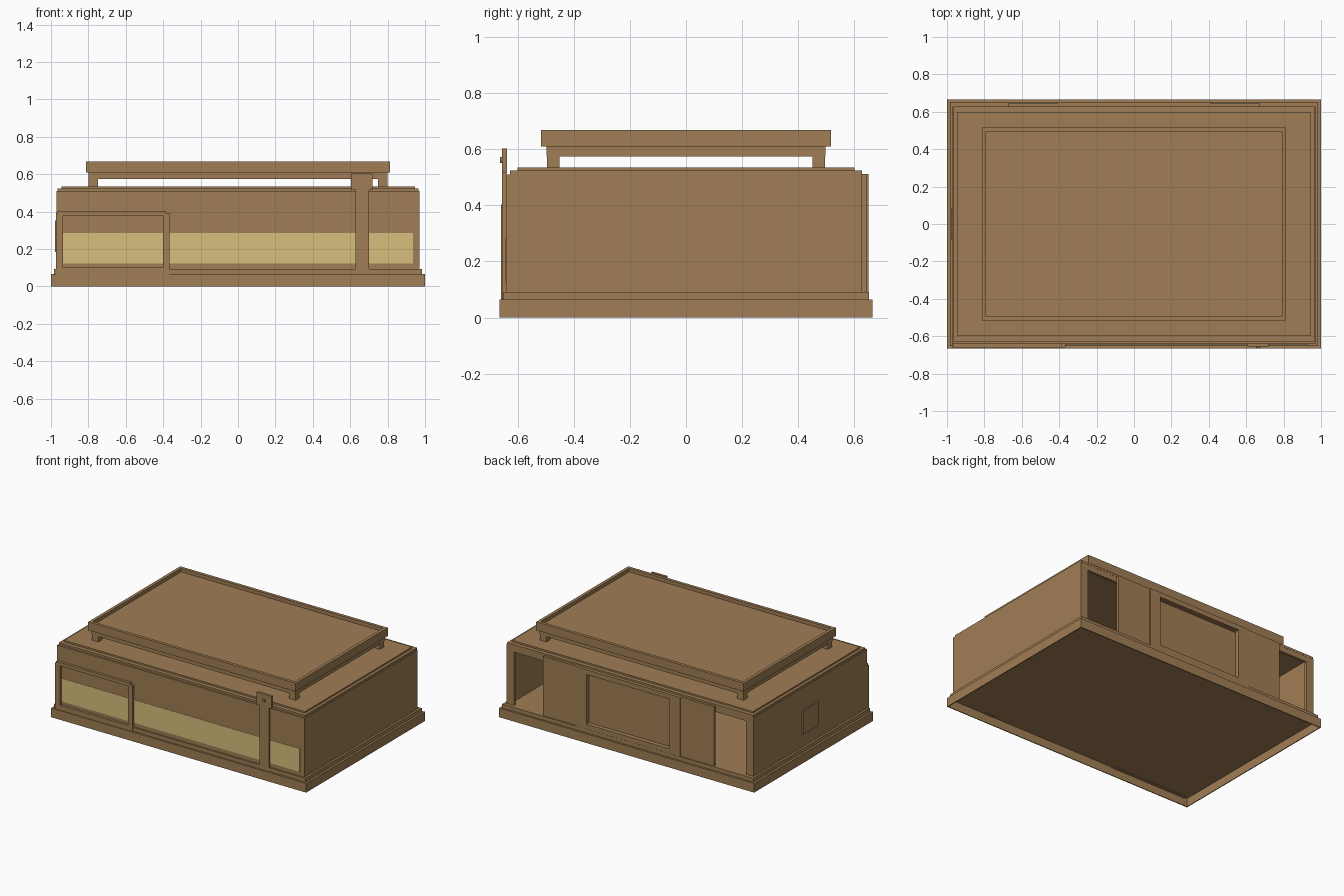
import bpy, bmesh
from mathutils import Vector

cube = bpy.data.objects.get("Cube")
if cube:
    bpy.data.objects.remove(cube, do_unlink=True)


def material(name, rgb):
    m = bpy.data.materials.new(name)
    m.use_nodes = True
    m.diffuse_color = (*rgb, 1)
    bsdf = next(n for n in m.node_tree.nodes if n.type == 'BSDF_PRINCIPLED')
    bsdf.inputs["Base Color"].default_value = (*rgb, 1)
    return m


TAN = material("tan wall", (0.35, 0.208, 0.09))
YELLOW = material("pale yellow stripe", (0.68, 0.52, 0.20))


def box(name, x, y, z, mat=TAN, recess=None):
    """Box from three ranges; recess = (face direction, side border, end border, depth)."""
    bm = bmesh.new()
    bmesh.ops.create_cube(bm, size=1)
    for v in bm.verts:
        v.co = [r[0] if c < 0 else r[1] for c, r in zip(v.co, (x, y, z))]
    bm.normal_update()
    if recess:
        direction, side, end, depth = Vector(recess[0]), *recess[1:]
        face = max(bm.faces, key=lambda f: f.normal.dot(direction))
        bmesh.ops.inset_individual(bm, faces=[face], thickness=0.005)
        mid = face.calc_center_median()
        rng = (x, y, z)
        other = 2 if direction.y else 1
        for v in face.verts:
            for axis, border in ((0, side), (other, end)):
                lo, hi = rng[axis]
                v.co[axis] = lo + border if v.co[axis] < mid[axis] else hi - border
        # Straight-sided pocket
        pocket = bmesh.ops.extrude_discrete_faces(bm, faces=[face])["faces"][0]
        for v in pocket.verts:
            v.co -= direction * depth
        bmesh.ops.recalc_face_normals(bm, faces=bm.faces)
    me = bpy.data.meshes.new(name)
    bm.to_mesh(me)
    bm.free()
    me.materials.append(mat)
    ob = bpy.data.objects.new(name, me)
    bpy.context.collection.objects.link(ob)


def slab(name, hx, hy, z, **kw):
    box(name, (-hx, hx), (-hy, hy), z, **kw)


def mirrored(name, x, y, z):
    box(name + "_left", x, y, z)
    box(name + "_right", (-x[1], -x[0]), y, z)


# Stepped base, open underneath
slab("base", 1.0, 0.665, (0, 0.065), recess=((0, 0, -1), 0.006, 0.006, 0.06))
slab("base_step", 0.985, 0.652, (0.064, 0.092))

# Hollow body, open at the back
box("front_wall", (-0.97, 0.97), (-0.642, -0.615), (0.09, 0.51))
mirrored("side_wall", (0.945, 0.97), (-0.615, 0.627), (0.09, 0.51))

# Roof steps
slab("roof_lower", 0.965, 0.628, (0.508, 0.524))
slab("roof_upper", 0.945, 0.60, (0.524, 0.535))

# Front stripe, split around the post and the window frame
for name, x in (("window", (-0.935, -0.40)), ("middle", (-0.365, 0.627)),
                ("end", (0.70, 0.935))):
    box("stripe_" + name, x, (-0.644, -0.641), (0.122, 0.285), YELLOW)

# Front window frame
frame_y = (-0.660, -0.640)
box("frame_top", (-0.965, -0.385), frame_y, (0.378, 0.403))
box("frame_bottom", (-0.965, -0.385), frame_y, (0.055, 0.10))
box("frame_outer_post", (-0.972, -0.935), frame_y, (0.055, 0.392))
box("frame_inner_post", (-0.40, -0.365), frame_y, (0.055, 0.392))

# Front post with its head plate and bolt
box("front_post", (0.627, 0.70), (-0.655, -0.640), (0.055, 0.53))
box("post_head", (0.605, 0.72), (-0.655, -0.637), (0.515, 0.603))
bpy.ops.mesh.primitive_cylinder_add(vertices=12, radius=0.011, depth=0.01,
                                    location=(0.663, -0.658, 0.561),
                                    rotation=(1.5708, 0, 0))
bolt = bpy.context.object
bolt.name = "post_bolt"
bolt.data.materials.append(TAN)

# Back frame, sliding panels and recessed centre panel
back_y = (0.610, 0.627)
box("back_header", (-0.945, 0.945), back_y, (0.47, 0.51))
mirrored("back_post", (0.91, 0.945), back_y, (0.09, 0.47))
mirrored("back_panel", (0.41, 0.67), (0.627, 0.645), (0.09, 0.512))
box("back_centre_panel", (-0.41, 0.41), (0.61, 0.651), (0.09, 0.512),
    recess=((0, 1, 0), 0.085, 0.035, 0.03))

# Small plate on the side wall
box("side_plate", (-0.979, -0.969), (-0.085, 0.085), (0.185, 0.352))

# Raised roof tray on four legs
slab("tray", 0.814, 0.516, (0.609, 0.668), recess=((0, 0, 1), 0.022, 0.022, 0.025))
slab("tray_underside", 0.80, 0.497, (0.574, 0.61))
for y, end in (((-0.495, -0.45), "front"), ((0.45, 0.495), "back")):
    mirrored("tray_leg_" + end, (0.748, 0.798), y, (0.533, 0.576))
